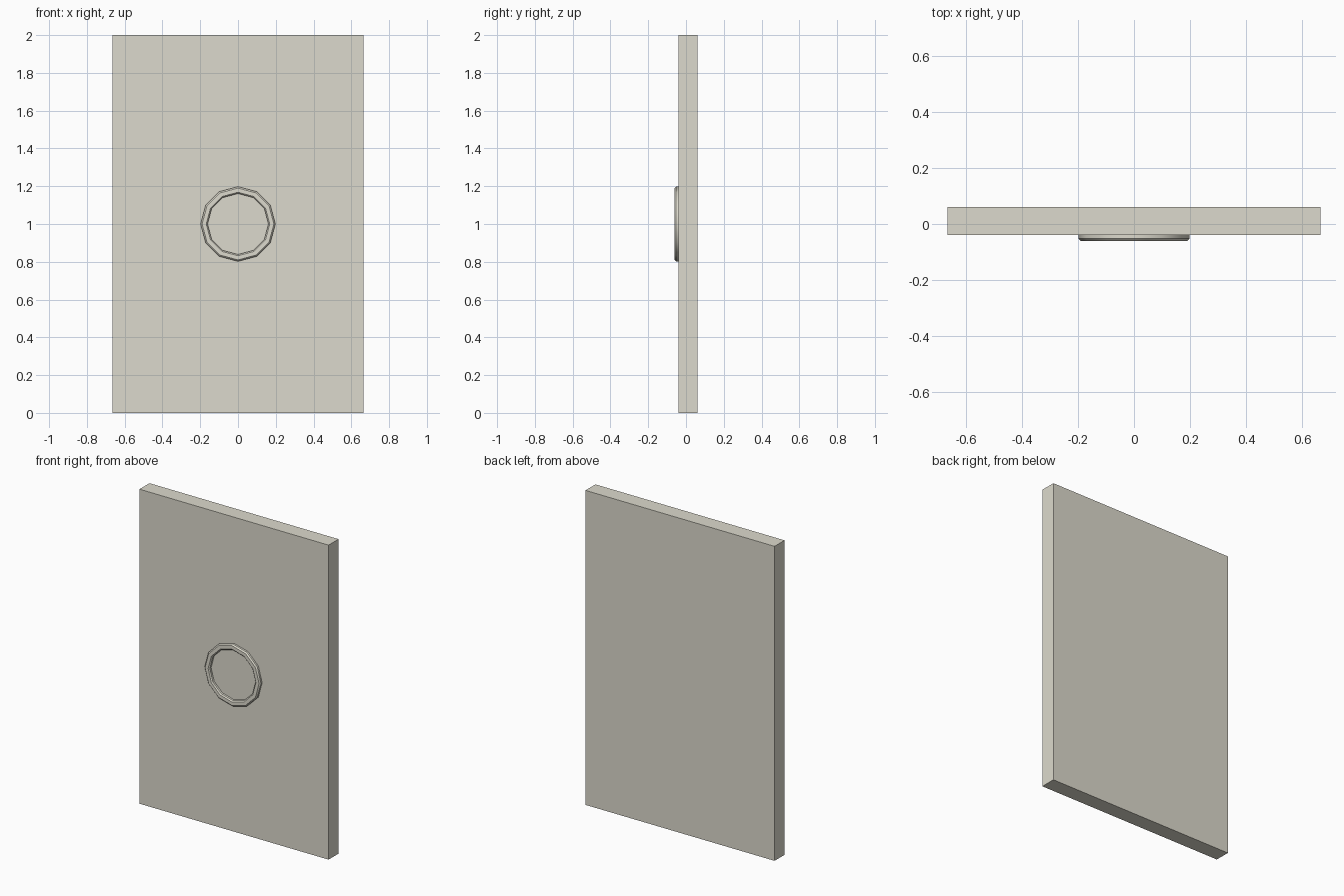
import bpy, bmesh, math

if "Cube" in bpy.data.objects:
    bpy.data.objects.remove(bpy.data.objects["Cube"])

# Warm off-white stone
stone = bpy.data.materials.new("stone")
stone.diffuse_color = (0.72, 0.70, 0.61, 1)
stone.use_nodes = True
stone.node_tree.nodes["Principled BSDF"].inputs["Base Color"].default_value = stone.diffuse_color

# Door slab
bpy.ops.mesh.primitive_cube_add(size=1, location=(0, 0.01, 1))
slab = bpy.context.object
slab.name = "door_slab"
slab.scale = (1.33, 0.1, 2)
bpy.ops.object.transform_apply(location=False, rotation=False, scale=True)
slab.data.materials.append(stone)

# Ring handle: (radius, y) profile swept around the y axis in 12 steps
SIDES = 12
profile = [(0.198, -0.035), (0.198, -0.052), (0.190, -0.06),
           (0.168, -0.06), (0.161, -0.053), (0.161, -0.035)]
bm = bmesh.new()
rings = []
for i in range(SIDES):
    a = 2 * math.pi * i / SIDES
    rings.append([bm.verts.new((r * math.cos(a), y, r * math.sin(a)))
                  for r, y in profile])
n = len(profile)
for i in range(SIDES):
    p, q = rings[i], rings[(i + 1) % SIDES]
    for j in range(n):
        k = (j + 1) % n
        bm.faces.new((p[j], p[k], q[k], q[j]))
bmesh.ops.recalc_face_normals(bm, faces=bm.faces)
mesh = bpy.data.meshes.new("ring_handle")
bm.to_mesh(mesh)
bm.free()
mesh.materials.append(stone)
ring = bpy.data.objects.new("ring_handle", mesh)
ring.location.z = 1
bpy.context.collection.objects.link(ring)

# Smooth around the ring, keeping the bevel edges hard
bpy.ops.object.select_all(action='DESELECT')
ring.select_set(True)
bpy.context.view_layer.objects.active = ring
bpy.ops.object.shade_smooth_by_angle(angle=math.radians(35))
